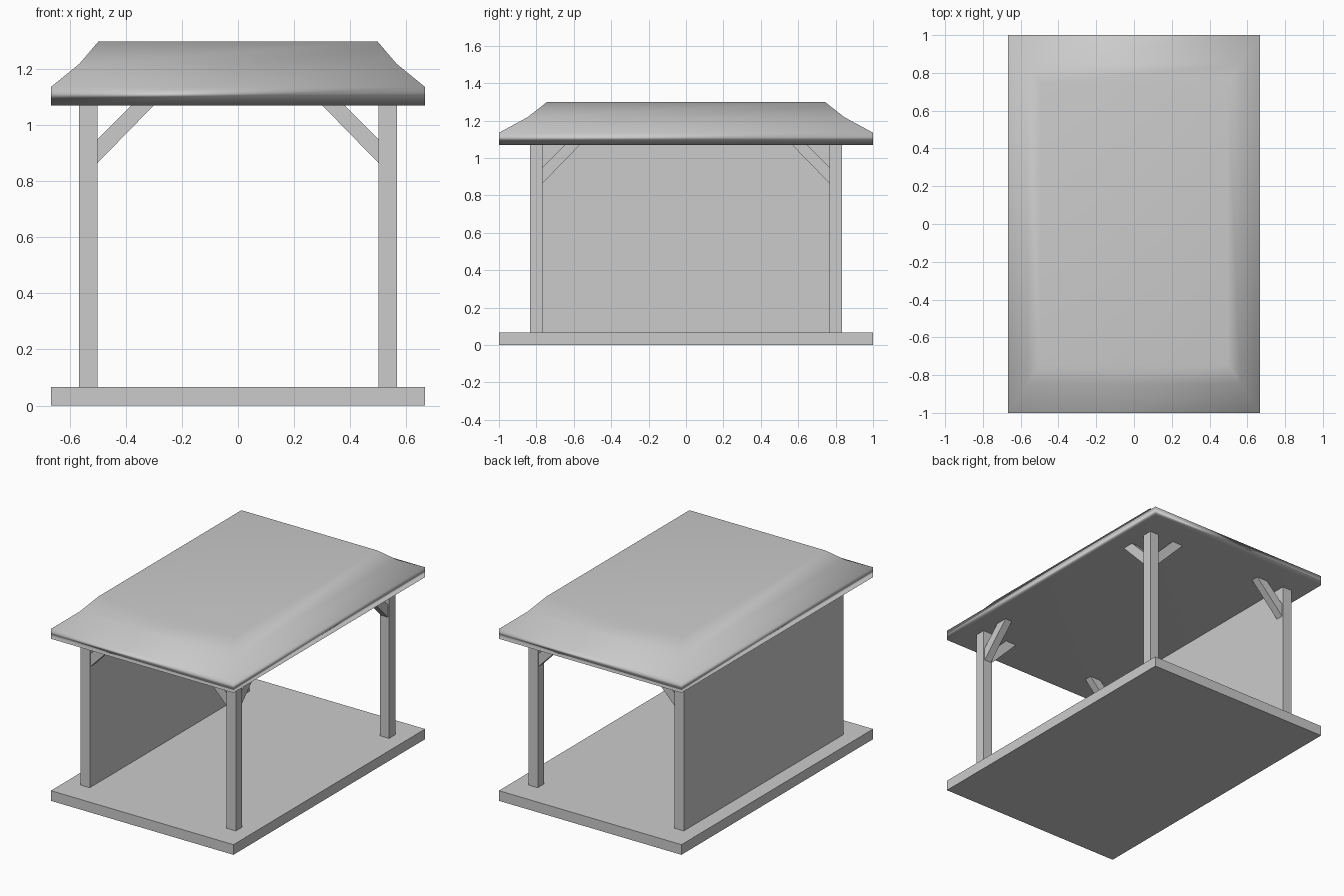
import bpy

if "Cube" in bpy.data.objects:
    bpy.data.objects.remove(bpy.data.objects["Cube"])


def make(name, verts, faces):
    me = bpy.data.meshes.new(name)
    me.from_pydata(verts, [], faces)
    me.update()
    ob = bpy.data.objects.new(name, me)
    bpy.context.collection.objects.link(ob)
    return ob


def loft(name, rings):
    # stack of equal-length closed rings, capped at both ends
    n = len(rings[0])
    verts = [v for r in rings for v in r]
    faces = [tuple(reversed(range(n)))]
    for k in range(len(rings) - 1):
        a, b = k * n, (k + 1) * n
        faces += [(a + i, a + (i + 1) % n, b + (i + 1) % n, b + i) for i in range(n)]
    faces.append(tuple(range(len(verts) - n, len(verts))))
    return make(name, verts, faces)


def rect(x0, x1, y0, y1, z):
    return [(x0, y0, z), (x1, y0, z), (x1, y1, z), (x0, y1, z)]


def box(name, x0, x1, y0, y1, z0, z1):
    return loft(name, [rect(x0, x1, y0, y1, z) for z in (z0, z1)])


W, L = 0.667, 1.0          # half footprint
FLOOR, EAVE = 0.067, 1.07  # floor top, roof underside
XI, XO, YI, YO = 0.5, 0.567, 0.767, 0.833  # post inner and outer faces

# Floor slab
box("floor", -W, W, -L, L, 0, FLOOR)

# Solid side wall on the left, taking the place of the left posts
box("side_wall", -XO, -XI, -YO, YO, FLOOR, EAVE)

# Posts on the open right side
for name, s in (("front", -1), ("back", 1)):
    y0, y1 = sorted((s * YI, s * YO))
    box(name + "_right_post", XI, XO, y0, y1, FLOOR, EAVE)


# Diagonal braces under the roof, profile = (distance from post, height)
PROFILE = [(0, 0.865), (0, 0.95), (0.12, EAVE), (0.2, EAVE)]
T = 0.025


def brace(name, axis, sx, sy):
    rings = []
    for t in (-T, T):
        if axis == "x":
            rings.append([(sx * (XI - d), sy * 0.8 + t, z) for d, z in PROFILE])
        else:
            rings.append([(sx * 0.533 + t, sy * (YI - d), z) for d, z in PROFILE])
    ob = loft(name, rings)
    if (sx if axis == "x" else -sy) < 0:
        ob.data.flip_normals()


for yn, sy in (("front", -1), ("back", 1)):
    for xn, sx in (("left", -1), ("right", 1)):
        brace(f"{yn}_{xn}_cross_brace", "x", sx, sy)
    brace(f"{yn}_right_side_brace", "y", 1, sy)

# Flared hip roof with a flat top, softly shaded
steps = [(1, EAVE), (1, 1.135), (0.847, 1.218), (0.745, 1.298)]
roof = loft("roof", [rect(-W * s, W * s, -L * s, L * s, z) for s, z in steps])
roof.data.polygons.foreach_set("use_smooth", [True] * len(roof.data.polygons))
roof.modifiers.new("soft_edges", "WEIGHTED_NORMAL")
